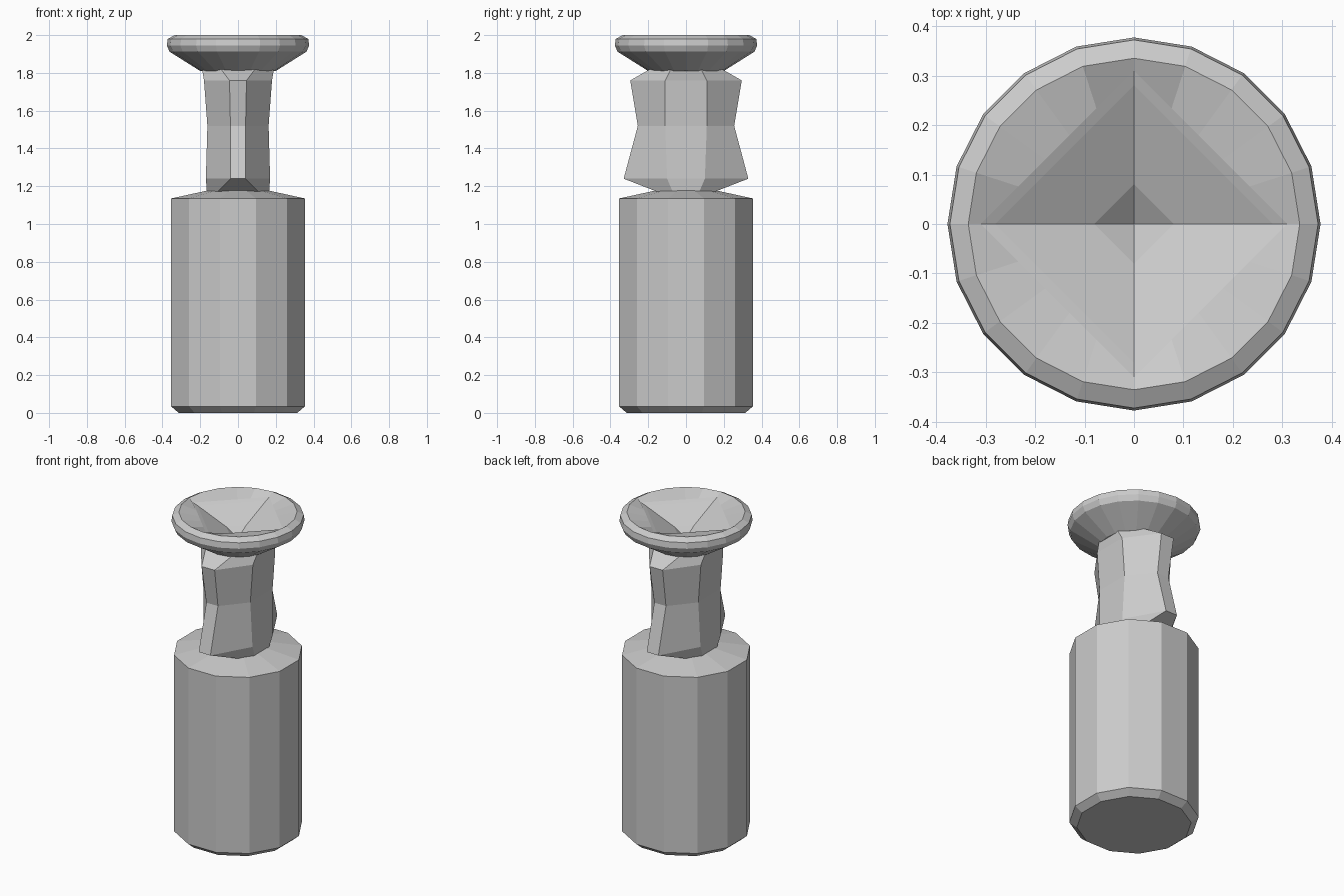
import bpy
import bmesh
from math import sin, cos, pi

if "Cube" in bpy.data.objects:
    bpy.data.objects.remove(bpy.data.objects["Cube"], do_unlink=True)

grey = bpy.data.materials.new("plain grey")
grey.use_nodes = True
grey.diffuse_color = (0.6, 0.6, 0.6, 1)
grey.node_tree.nodes["Principled BSDF"].inputs["Base Color"].default_value = (0.6, 0.6, 0.6, 1)


def loft(name, rings):
    """Join equal-length rings of points into a closed, flat-shaded solid."""
    bm = bmesh.new()
    loops = [[bm.verts.new(p) for p in ring] for ring in rings]
    n = len(loops[0])
    for a, b in zip(loops, loops[1:]):
        for i in range(n):
            j = (i + 1) % n
            bm.faces.new((a[i], a[j], b[j], b[i]))
    bm.faces.new(loops[0][::-1])
    bm.faces.new(loops[-1])
    bmesh.ops.remove_doubles(bm, verts=bm.verts, dist=0.0005)
    bmesh.ops.recalc_face_normals(bm, faces=bm.faces)
    mesh = bpy.data.meshes.new(name)
    bm.to_mesh(mesh)
    bm.free()
    mesh.materials.append(grey)
    obj = bpy.data.objects.new(name, mesh)
    bpy.context.collection.objects.link(obj)
    return obj


def circle(radius, z, sides, turn=0.0):
    angles = [2 * pi * (i + turn) / sides for i in range(sides)]
    return [(radius * cos(a), radius * sin(a), z) for a in angles]


def diamond(corner, z, sides):
    """Ring pulled onto a square whose corners lie on the axes."""
    ring = circle(1, z, sides)
    return [(corner * x / (abs(x) + abs(y)), corner * y / (abs(x) + abs(y)), z)
            for x, y, z in ring]


def eight_sided(z, side_x, side_y, ridge_x, ridge_y):
    """Mirrored section with broad sides and narrow front and back ridges."""
    quarter = [(side_x, side_y), (ridge_x, ridge_y)]
    half = quarter + [(-x, y) for x, y in reversed(quarter)]
    return [(x, y, z) for x, y in half + [(-x, -y) for x, y in half]]


# Base: twelve-sided drum with a shallow sloping top
base_profile = [(0.325, 0.0), (0.367, 0.035), (0.367, 1.135), (0.14, 1.183)]
loft("base", [circle(r, z, 12, 0.5) for r, z in base_profile])

# Neck: pinched column, flaring front and back
neck_sections = [
    (1.17, 0.165, 0.07, 0.11, 0.15),
    (1.24, 0.17, 0.10, 0.04, 0.33),
    (1.52, 0.162, 0.11, 0.04, 0.255),
    (1.76, 0.18, 0.11, 0.045, 0.295),
    (1.82, 0.19, 0.08, 0.09, 0.19),
]
loft("neck", [eight_sided(*s) for s in neck_sections])

# Dish: round flared outside, four-sided hollow inside
SIDES = 20
outside = [(0.2, 1.81), (0.362, 1.912), (0.377, 1.945), (0.372, 1.98), (0.335, 2.0)]
hollow = [(0.31, 1.975), (0.28, 1.965), (0.08, 1.885), (0.0, 1.835)]
loft("dish", [circle(r, z, SIDES) for r, z in outside]
     + [diamond(c, z, SIDES) for c, z in hollow[:-1]]
     + [[(0, 0, hollow[-1][1] + 0.00001 * i) for i in range(SIDES)]])
